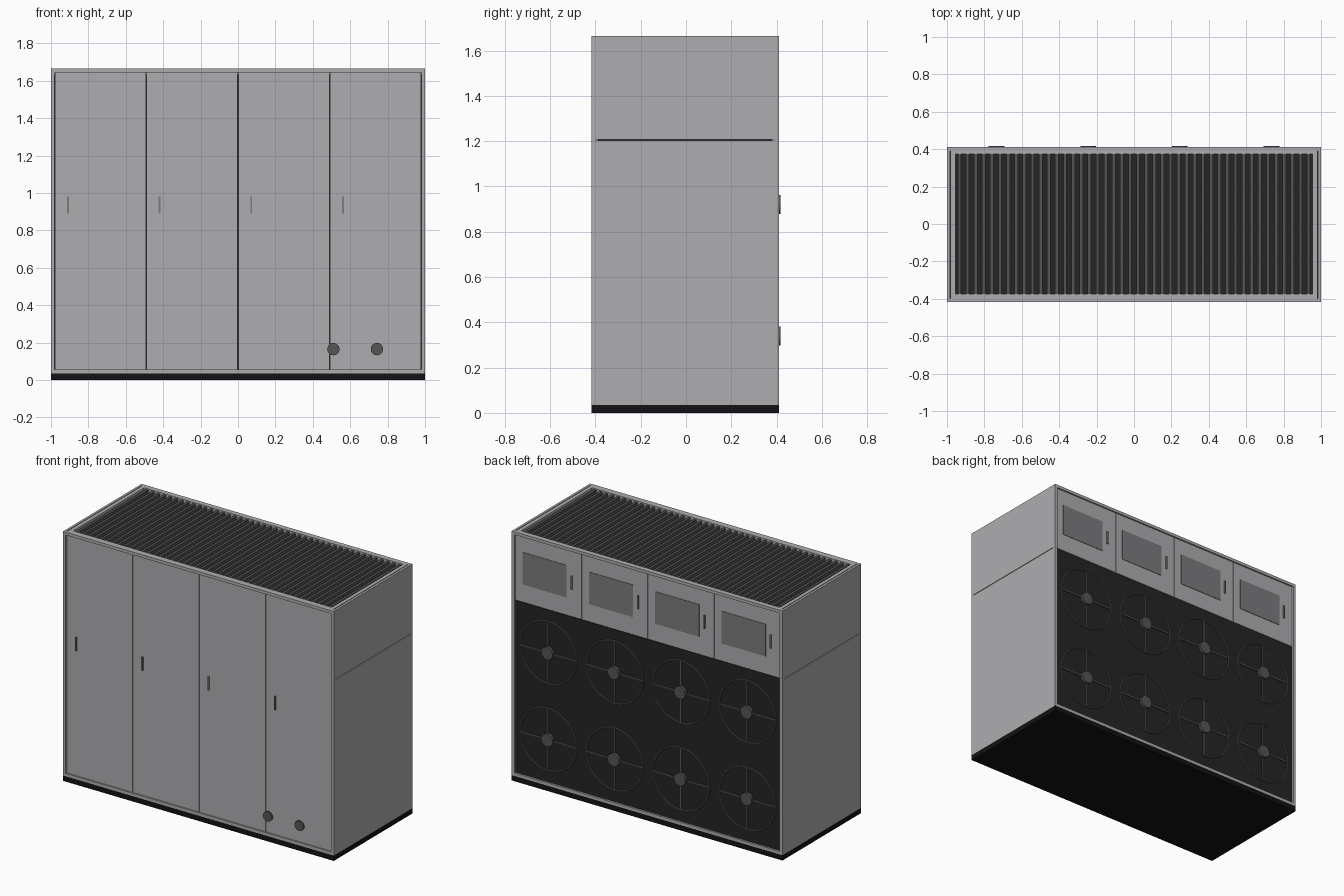
import bpy, math

if "Cube" in bpy.data.objects:
    bpy.data.objects.remove(bpy.data.objects["Cube"])

F, B = -0.418, 0.411          # front and back planes of the frame
Z0, Z1 = 0.035, 1.665         # top of plinth, top of cabinet
SPLIT = 1.205                 # seam between fan bay and upper bay
PITCH = 0.49
COLS = [(i - 1.5) * PITCH for i in range(4)]


def material(name, v):
    m = bpy.data.materials.new(name)
    m.diffuse_color = (v, v, v * 1.04, 1)
    m.use_nodes = True
    m.node_tree.nodes["Principled BSDF"].inputs["Base Color"].default_value = m.diffuse_color
    return m


BLACK = material("black", 0.006)
DARK = material("dark", 0.018)
MID = material("mid_grey", 0.09)
GLASS = material("glass_grey", 0.2)
STEEL = material("steel", 0.42)


def box(name, x0, x1, y0, y1, z0, z1, mat=STEEL):
    bpy.ops.mesh.primitive_cube_add(
        size=1, location=((x0 + x1) / 2, (y0 + y1) / 2, (z0 + z1) / 2))
    o = bpy.context.object
    o.name = name
    o.scale = (x1 - x0, y1 - y0, z1 - z0)
    bpy.ops.object.transform_apply(location=False, rotation=False)
    o.data.materials.append(mat)
    return o


def cylinder(name, x, z, r, y0, y1, mat, sides=24):
    bpy.ops.mesh.primitive_cylinder_add(
        vertices=sides, radius=r, depth=y1 - y0,
        location=(x, (y0 + y1) / 2, z), rotation=(math.pi / 2, 0, 0))
    o = bpy.context.object
    o.name = name
    o.data.materials.append(mat)
    bpy.ops.object.shade_smooth_by_angle()
    return o


# plinth and inner core
box("plinth", -1, 1, F, B, 0, Z0, BLACK)
box("core", -0.99, 0.99, F + 0.03, B - 0.03, Z0, 1.638, DARK)

# frame: corner posts, front and back rails, top rim
for x in (-1, 0.98):
    for y in (F, B - 0.02):
        box("corner_post", x, x + 0.02, y, y + 0.02, Z0, Z1)
for y in (F, B - 0.02):
    box("bottom_rail", -0.98, 0.98, y, y + 0.02, Z0, 0.055)
    box("top_rail", -0.98, 0.98, y, y + 0.02, 1.645, Z1)
for x0, x1 in ((-0.98, -0.955), (0.955, 0.98)):
    box("top_rim_side", x0, x1, F + 0.02, B - 0.02, 1.63, Z1)
for y0, y1 in ((F + 0.02, -0.375), (0.375, B - 0.02)):
    box("top_rim_long", -0.955, 0.955, y0, y1, 1.63, Z1)

# side panels with a seam
for x0, x1 in ((-1, -0.985), (0.985, 1)):
    box("side_panel_lower", x0, x1, F + 0.02, B - 0.02, Z0, SPLIT - 0.002)
    box("side_panel_upper", x0, x1, F + 0.02, B - 0.02, SPLIT + 0.002, Z1)

# top grille slats
N = 44
step = 1.91 / N
for i in range(N):
    x = -0.955 + (i + 0.5) * step
    box("grille_slat", x - 0.009, x + 0.009, -0.375, 0.375, 1.636, 1.658, MID)

# front doors and upper rear doors
for c in COLS:
    x0, x1 = c - PITCH / 2 + 0.002, c + PITCH / 2 - 0.002
    h = c - 0.174
    box("front_door", x0, x1, F + 0.01, F + 0.03, 0.055, 1.645)
    box("front_handle", h - 0.005, h + 0.005, F + 0.002, F + 0.01, 0.89, 0.98, GLASS)
    box("rear_door", x0, x1, B - 0.03, B - 0.01, SPLIT + 0.002, 1.645)
    box("rear_handle", h - 0.005, h + 0.005, B - 0.01, B - 0.002, 1.39, 1.48, GLASS)
    box("rear_window", c - 0.135, c + 0.19, B - 0.012, B - 0.007, 1.325, 1.54, GLASS)

# pipe ports at lower front
for x in (0.51, 0.743):
    cylinder("pipe_port", x, 0.165, 0.033, F, F + 0.02, MID)

# rear fan wall with eight fans
box("fan_wall", -0.98, 0.98, B - 0.03, B - 0.012, 0.055, SPLIT - 0.002, DARK)
for c in COLS:
    for z in (0.34, 0.92):
        bpy.ops.mesh.primitive_torus_add(
            major_radius=0.208, minor_radius=0.006, major_segments=32,
            minor_segments=8, location=(c, B - 0.01, z),
            rotation=(math.pi / 2, 0, 0))
        ring = bpy.context.object
        ring.name = "fan_ring"
        ring.data.materials.append(MID)
        bpy.ops.object.shade_smooth_by_angle()
        cylinder("fan_hub", c, z, 0.042, B - 0.02, 0.418, MID)
        box("fan_spoke_h", c - 0.206, c + 0.206, B - 0.014, B - 0.006, z - 0.004, z + 0.004, MID)
        box("fan_spoke_v", c - 0.004, c + 0.004, B - 0.014, B - 0.006, z - 0.206, z + 0.206, MID)
